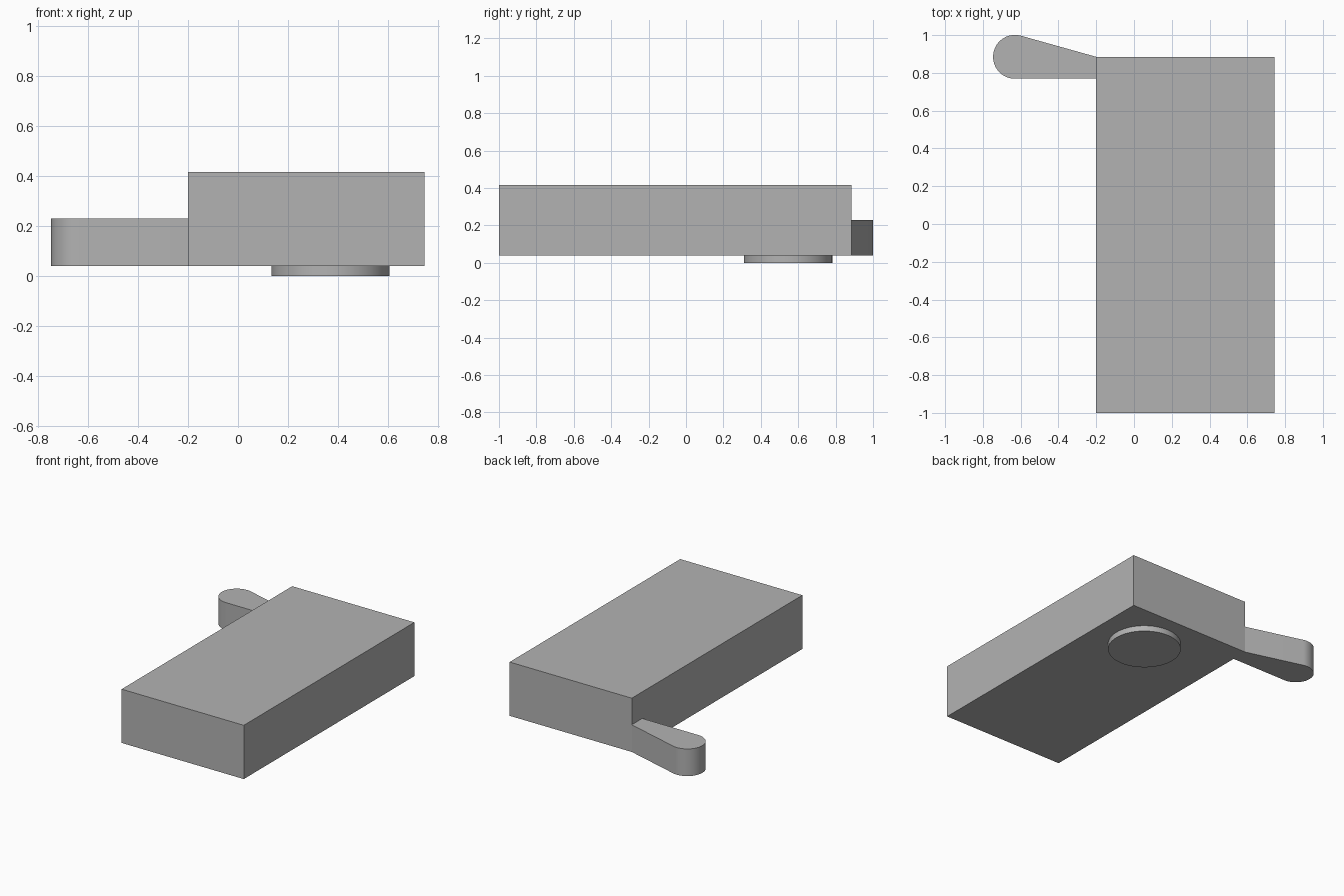
import bpy, bmesh, math

if "Cube" in bpy.data.objects:
    bpy.data.objects.remove(bpy.data.objects["Cube"], do_unlink=True)

grey = bpy.data.materials.new("plain grey")
grey.use_nodes = True
COLOUR = (0.45, 0.45, 0.45, 1)
grey.diffuse_color = COLOUR
grey.node_tree.nodes["Principled BSDF"].inputs["Base Color"].default_value = COLOUR


def extrude_profile(name, points, z0, z1):
    """Solid prism from a counter-clockwise outline, with smooth curved sides."""
    bm = bmesh.new()
    base = bm.faces.new([bm.verts.new((x, y, z0)) for x, y in points])
    top = bmesh.ops.extrude_face_region(bm, geom=[base], use_keep_orig=True)
    moved = [v for v in top["geom"] if isinstance(v, bmesh.types.BMVert)]
    bmesh.ops.translate(bm, verts=moved, vec=(0, 0, z1 - z0))
    bmesh.ops.recalc_face_normals(bm, faces=bm.faces)
    mesh = bpy.data.meshes.new(name)
    bm.to_mesh(mesh)
    bm.free()
    mesh.materials.append(grey)
    obj = bpy.data.objects.new(name, mesh)
    bpy.context.collection.objects.link(obj)
    bpy.ops.object.select_all(action='DESELECT')
    obj.select_set(True)
    bpy.context.view_layer.objects.active = obj
    bpy.ops.object.shade_smooth_by_angle(angle=math.radians(30))
    return obj


def arc(cx, cy, r, start, end, steps):
    angles = [start + (end - start) * i / steps for i in range(steps + 1)]
    return [(cx + r * math.cos(a), cy + r * math.sin(a)) for a in angles]


BOTTOM, LEFT, RIGHT, FRONT, BACK = 0.04, -0.2, 0.745, -1.0, 0.885

# Main rectangular block
extrude_profile("main_block", [(LEFT, FRONT), (RIGHT, FRONT), (RIGHT, BACK), (LEFT, BACK)],
                BOTTOM, 0.416)

# Side arm: round tip, tapering tangentially to the block's back corner
tip_x, tip_r = -0.63, 0.116
tangent = math.acos(tip_r / (LEFT - tip_x))
outline = arc(tip_x, BACK, tip_r, tangent, math.radians(270), 40)
outline += [(LEFT, BACK - tip_r), (LEFT, BACK)]
extrude_profile("side_arm", outline, BOTTOM, 0.23)

# Round foot under the block
extrude_profile("round_foot", arc(0.37, 0.546, 0.236, 0, math.tau, 64)[:-1], 0, BOTTOM)
